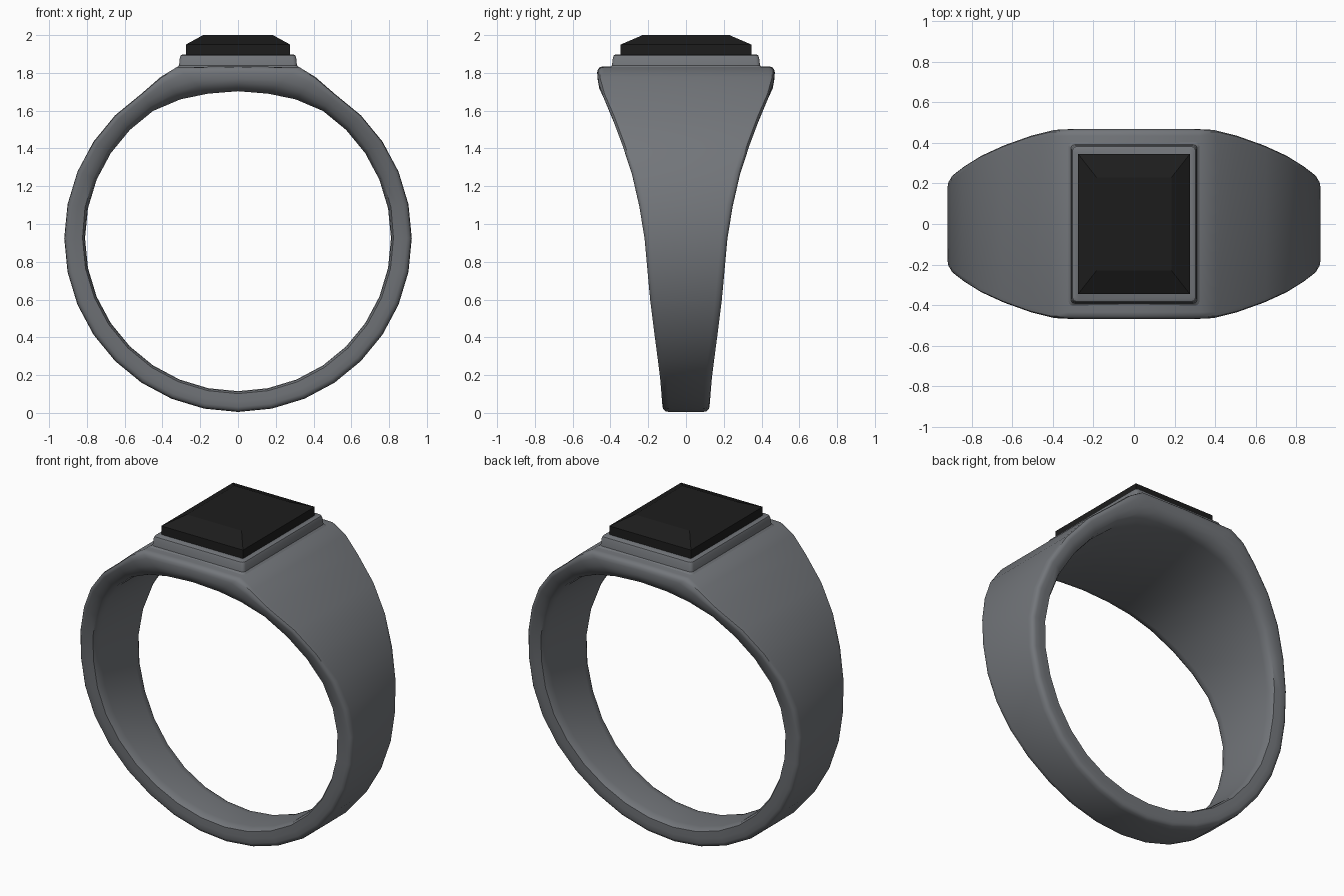
import bpy, bmesh, math

if "Cube" in bpy.data.objects:
    bpy.data.objects.remove(bpy.data.objects["Cube"])


def material(name, col):
    m = bpy.data.materials.new(name)
    m.diffuse_color = (*col, 1)
    m.use_nodes = True
    m.node_tree.nodes["Principled BSDF"].inputs["Base Color"].default_value = m.diffuse_color
    return m


def make(name, rings, mat, caps, loop, angle):
    """Bridge successive closed rings of points into an object."""
    bm = bmesh.new()
    vs = [[bm.verts.new(p) for p in r] for r in rings]
    n, m = len(rings), len(rings[0])
    for i in range(n if loop else n - 1):
        a, b = vs[i], vs[(i + 1) % n]
        for j in range(m):
            bm.faces.new((a[j], a[(j + 1) % m], b[(j + 1) % m], b[j]))
    if caps:
        bm.faces.new(vs[0][::-1])
        bm.faces.new(vs[-1])
    bmesh.ops.recalc_face_normals(bm, faces=bm.faces)
    me = bpy.data.meshes.new(name)
    bm.to_mesh(me)
    bm.free()
    ob = bpy.data.objects.new(name, me)
    bpy.context.collection.objects.link(ob)
    me.materials.append(mat)
    if angle:
        bpy.context.view_layer.objects.active = ob
        ob.select_set(True)
        bpy.ops.object.shade_smooth_by_angle(angle=math.radians(angle))
        ob.select_set(False)
    return ob


def rect(hx, hy, z):
    return [(-hx, -hy, z), (hx, -hy, z), (hx, hy, z), (-hx, hy, z)]


def rounded_rect(hx, hy, z, r=0.02):
    pts = []
    for k, (sx, sy) in enumerate([(1, 1), (-1, 1), (-1, -1), (1, -1)]):
        for s in range(4):
            a = math.radians(90 * k + 30 * s)
            pts.append((sx * (hx - r) + r * math.cos(a),
                        sy * (hy - r) + r * math.sin(a), z))
    return pts


metal = material("grey metal", (0.17, 0.18, 0.195))
black = material("black stone", (0.012, 0.012, 0.012))

# Band: half width by height
WIDTH = [(0, .122), (.2, .138), (.4, .165), (.6, .19), (.93, .22), (1.2, .265),
         (1.4, .33), (1.6, .405), (1.72, .46), (1.78, .47), (2, .47)]


def half_width(z):
    z = max(z, 0)
    for (z0, w0), (z1, w1) in zip(WIDTH, WIDTH[1:]):
        if z <= z1:
            return w0 + (w1 - w0) * (z - z0) / (z1 - z0)


# Flattened shoulder points near the top, by step from the bottom
OUTER = {14: (.41, 1.778), 15: (.325, 1.83), 16: (0, 1.835)}
INNER = {14: (.305, 1.66), 15: (.16, 1.69), 16: (0, 1.703)}
CZ = 0.925
sections = []
for i in range(32):
    k = i if i <= 16 else 32 - i
    s = 1 if i <= 16 else -1
    a = math.radians(11.25 * k)
    ox, oz = OUTER.get(k, (.92 * math.sin(a), CZ - .92 * math.cos(a)))
    ix, iz = INNER.get(k, (.81 * math.sin(a), CZ - .81 * math.cos(a)))
    b = .12 + .22 * max(0, (k - 8) / 8)      # inner rim rounding grows upward
    half = [(0, .055), (b * .3, .02), (b, .003), (.5, 0), (.76, 0),
            (.88, .004), (.97, .014), (1, .035)]
    sec = []
    for t, inset in half:
        x, z = ix + (ox - ix) * t, iz + (oz - iz) * t
        sec.append((s * x, half_width(z) - inset, z))
    sec += [(x, -y, z) for x, y, z in reversed(sec)]
    sections.append(sec)
make("band", sections, metal, False, True, 40)

# Raised stone seat with a small flare at its foot
make("stone_seat", [rounded_rect(.31, .39, 1.78), rounded_rect(.325, .405, 1.828),
                    rounded_rect(.312, .392, 1.84), rounded_rect(.308, .387, 1.88),
                    rounded_rect(.303, .382, 1.893), rounded_rect(.293, .372, 1.898)],
     metal, True, False, 40)

# Step-cut stone
make("stone", [rect(.276, .346, 1.88), rect(.276, .346, 1.95),
               rect(.185, .23, 2.0)], black, True, False, 0)
